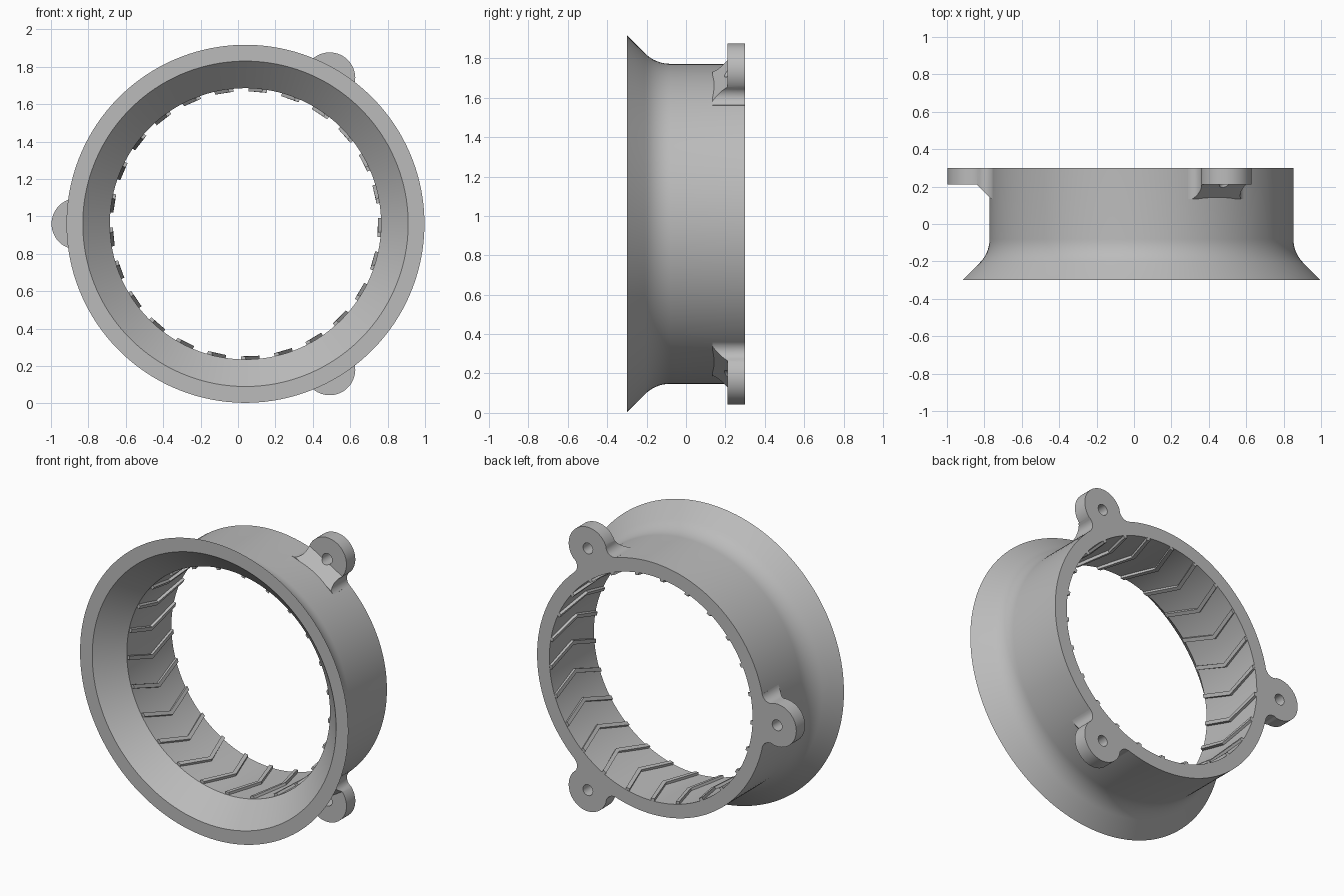
import bpy, bmesh
from math import sin, cos, pi, radians, atan2, tan

cube = bpy.data.objects.get("Cube")
if cube:
    bpy.data.objects.remove(cube, do_unlink=True)

CX, CZ = 0.04, 0.96            # ring axis, running along y
BACK, FRONT = 0.30, -0.30
R_OUT, R_IN = 0.8125, 0.725    # wall radii
LUG_D, LUG_R = 0.90, 0.137     # lug centre distance and radius
RIBS = 25

grey = bpy.data.materials.new("plain grey")
grey.use_nodes = True
grey.diffuse_color = (0.5, 0.5, 0.5, 1)
grey.node_tree.nodes["Principled BSDF"].inputs["Base Color"].default_value = (0.5, 0.5, 0.5, 1)


def place(u, v, y, a):
    """Radial u, tangential v and depth y to world space at angle a."""
    return (CX + u * cos(a) - v * sin(a), y, CZ + u * sin(a) + v * cos(a))


def arc(cu, cv, r, a0, a1, n):
    return [(cu + r * cos(a0 + (a1 - a0) * i / n), cv + r * sin(a0 + (a1 - a0) * i / n))
            for i in range(n + 1)]


def finish(name, bm):
    bmesh.ops.recalc_face_normals(bm, faces=bm.faces)
    mesh = bpy.data.meshes.new(name)
    bm.to_mesh(mesh)
    bm.free()
    mesh.materials.append(grey)
    obj = bpy.data.objects.new(name, mesh)
    bpy.context.collection.objects.link(obj)
    return obj


def loft(bm, loops, closed=False):
    """Skin matching loops of points; cap the ends unless closed."""
    rows = [[bm.verts.new(p) for p in loop] for loop in loops]
    n = len(rows[0])
    pairs = list(zip(rows, rows[1:])) + ([(rows[-1], rows[0])] if closed else [])
    for a, b in pairs:
        for i in range(n):
            j = (i + 1) % n
            bm.faces.new((a[i], a[j], b[j], b[i]))
    if not closed:
        bm.faces.new(rows[0])
        bm.faces.new(rows[-1])


def solid(name, loops, closed=False):
    bm = bmesh.new()
    loft(bm, loops, closed)
    return finish(name, bm)


def activate(obj):
    bpy.ops.object.select_all(action='DESELECT')
    obj.select_set(True)
    bpy.context.view_layer.objects.active = obj


def boolean(target, other, operation):
    mod = target.modifiers.new("cut", 'BOOLEAN')
    mod.operation, mod.solver, mod.object = operation, 'EXACT', other
    activate(target)
    bpy.ops.object.modifier_apply(modifier=mod.name)
    bpy.data.objects.remove(other, do_unlink=True)


# Flared ring: revolved wall with a rounded outer bend and a conical mouth
bend = 0.18
bend_y = -0.155 + bend * tan(pi / 8)
profile = [(0.87, FRONT), (0.957, FRONT)]
profile += arc(R_OUT + bend, bend_y, bend, radians(225), pi, 8)
profile += [(R_OUT, BACK), (R_IN, BACK), (R_IN, -0.155)]
SEG = 144
ring = solid("flared_ring", [[place(r, 0, y, 2 * pi * (s + 0.5) / SEG) for r, y in profile]
                             for s in range(SEG)], closed=True)

# Mounting lug outline: round end blended into the wall by concave fillets
t, f = radians(12.2), 0.056
fu, fv = (R_OUT + f) * cos(t), (R_OUT + f) * sin(t)
phi = atan2(fv, fu - LUG_D)
fillet = arc(fu, fv, f, pi + t, pi + phi, 10)
outline = [(0.76, fillet[0][1])] + fillet
outline += arc(LUG_D, 0, LUG_R, phi, -phi, 36)[1:-1]
outline += [(u, -v) for u, v in reversed(fillet)] + [(0.76, -fillet[0][1])]

# Wedge that leaves a sloping gusset beneath each lug
wedge = [(0.77, 0.10), (0.88, 0.21), (1.2, 0.21), (1.2, 0.10)]

for a in (pi, pi / 3, -pi / 3):
    lug = solid("mounting_lug", [[place(u, v, y, a) for u, v in outline] for y in (0.135, BACK)])
    boolean(lug, solid("wedge_cutter", [[place(u, v, y, a) for u, y in wedge]
                                        for v in (-0.4, 0.4)]), 'DIFFERENCE')
    hole = arc(LUG_D, 0, 0.035, 0, 2 * pi, 24)[:-1]
    boolean(lug, solid("hole_cutter", [[place(u, v, y, a) for u, v in hole]
                                       for y in (0.05, 0.4)]), 'DIFFERENCE')
    boolean(ring, lug, 'UNION')

activate(ring)
bpy.ops.object.shade_smooth_by_angle(angle=radians(25))

# Chevron ribs lining the bore
bm = bmesh.new()
half_w, swing = radians(1.0), radians(3.0)
for i in range(RIBS):
    mid = radians(-88) + 2 * pi * i / RIBS
    stations = []
    for y, shift in ((-0.15, -swing), (0.075, swing), (0.299, -swing)):
        corners = ((0.709, -half_w), (0.709, half_w), (0.735, half_w), (0.735, -half_w))
        stations.append([place(r, 0, y, mid + shift + w) for r, w in corners])
    loft(bm, stations)
finish("chevron_ribs", bm)
